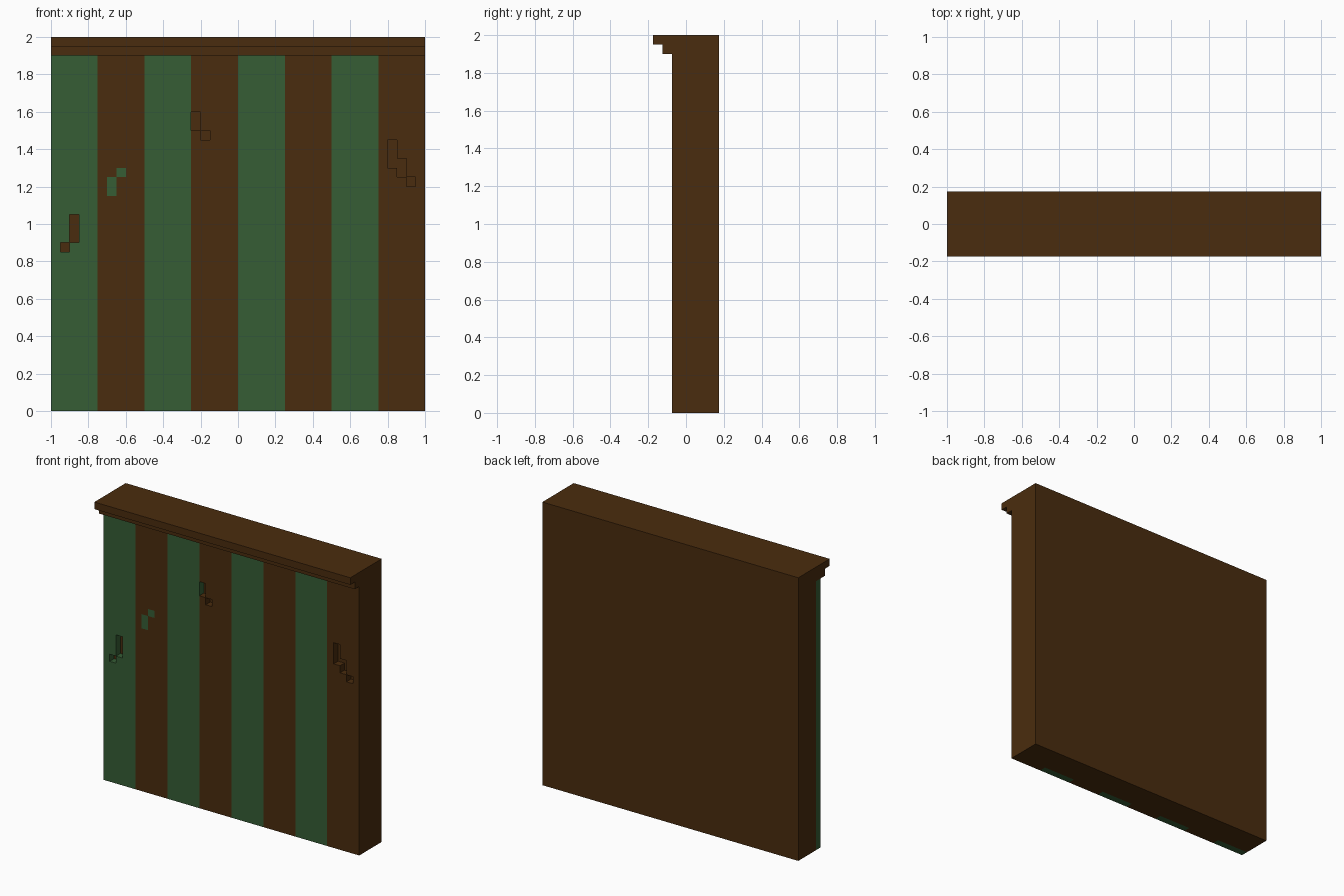
import bpy, bmesh
from mathutils import Vector

if "Cube" in bpy.data.objects:
    bpy.data.objects.remove(bpy.data.objects["Cube"], do_unlink=True)


def material(name, rgb):
    m = bpy.data.materials.new(name)
    m.use_nodes = True
    m.diffuse_color = (*rgb, 1)
    m.node_tree.nodes["Principled BSDF"].inputs["Base Color"].default_value = (*rgb, 1)
    return m


BROWN, GREEN = 0, 1
MATERIALS = [material("dark brown", (0.0685, 0.0252, 0.0044)),
             material("forest green", (0.0368, 0.1095, 0.0356))]


def finish(bm, name):
    mesh = bpy.data.meshes.new(name)
    for m in MATERIALS:
        mesh.materials.append(m)
    bm.to_mesh(mesh)
    bm.free()
    obj = bpy.data.objects.new(name, mesh)
    bpy.context.collection.objects.link(obj)
    return obj


# Wall core with the stepped cornice: one side profile (y, z) extruded along x
profile = [(0.175, 0), (0.175, 2), (-0.175, 2), (-0.175, 1.95),
           (-0.125, 1.95), (-0.125, 1.9), (-0.025, 1.9), (-0.025, 0)]
bm = bmesh.new()
end = bm.faces.new([bm.verts.new((-1, y, z)) for y, z in profile])
ext = bmesh.ops.extrude_face_region(bm, geom=[end])
bmesh.ops.translate(bm, vec=(2, 0, 0),
                    verts=[g for g in ext["geom"] if isinstance(g, bmesh.types.BMVert)])
bmesh.ops.recalc_face_normals(bm, faces=bm.faces[:])
finish(bm, "wall_and_cornice")

# Striped front layer: rectangles are (x0, x1, z0, z1)
CHIPS = [(-0.95, -0.90, 0.85, 0.90), (-0.90, -0.85, 0.90, 1.05),
         (-0.25, -0.20, 1.50, 1.60), (-0.20, -0.15, 1.45, 1.50),
         (0.80, 0.85, 1.30, 1.45), (0.85, 0.90, 1.25, 1.35), (0.90, 0.95, 1.20, 1.25)]
PATCHES = [(-0.70, -0.65, 1.15, 1.25), (-0.65, -0.60, 1.25, 1.30)]
STRIPE = 0.25
FRONT, DEPTH, TOP = -0.075, 0.05, 1.9


def inside(rects, x, z):
    return any(a < x < b and c < z < d for a, b, c, d in rects)


def colour_at(x, z):
    if inside(PATCHES, x, z):
        return GREEN
    return GREEN if int((x + 1) / STRIPE) % 2 == 0 else BROWN


# Grid lines only where a stripe, chip or patch begins or ends
marks = CHIPS + PATCHES
xs = sorted({round(-1 + i * STRIPE, 3) for i in range(9)} | {v for r in marks for v in r[:2]})
zs = sorted({0, TOP} | {v for r in marks for v in r[2:]})

bm = bmesh.new()
grid = {(x, z): bm.verts.new((x, FRONT, z)) for x in xs for z in zs}
for x0, x1 in zip(xs, xs[1:]):
    for z0, z1 in zip(zs, zs[1:]):
        if not inside(CHIPS, (x0 + x1) / 2, (z0 + z1) / 2):
            bm.faces.new([grid[p] for p in ((x0, z0), (x1, z0), (x1, z1), (x0, z1))])
bmesh.ops.delete(bm, geom=[v for v in bm.verts if not v.link_faces], context='VERTS')
ext = bmesh.ops.extrude_face_region(bm, geom=bm.faces[:])
bmesh.ops.translate(bm, vec=(0, DEPTH, 0),
                    verts=[g for g in ext["geom"] if isinstance(g, bmesh.types.BMVert)])
bmesh.ops.recalc_face_normals(bm, faces=bm.faces[:])

# Colour every face by the stripe or patch just beneath its surface
bm.normal_update()
for f in bm.faces:
    p = f.calc_center_median() - Vector(f.normal) * 0.01
    f.material_index = colour_at(p.x, p.z)
finish(bm, "striped_front_panel")
